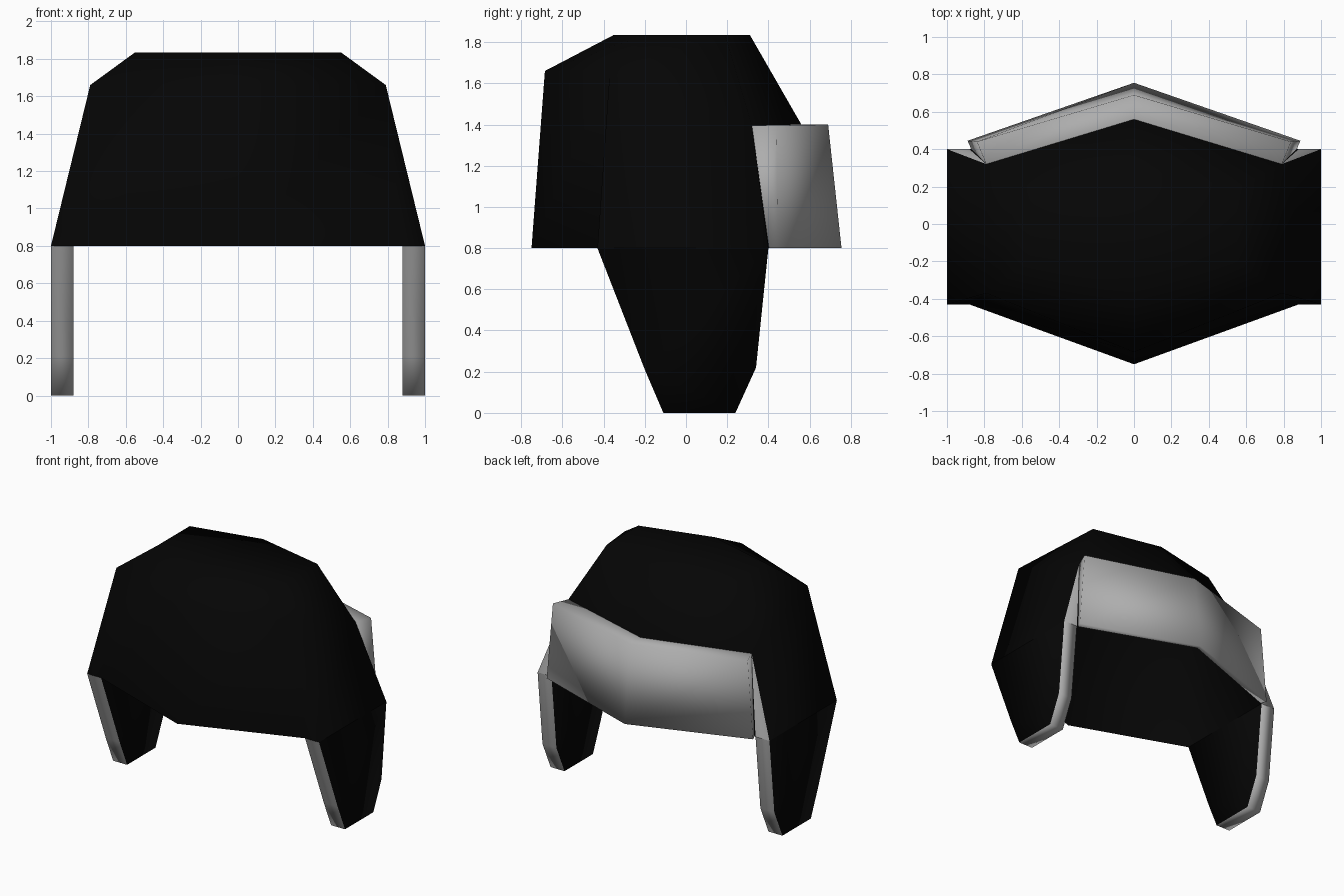
import bpy, bmesh, math

if "Cube" in bpy.data.objects:
    bpy.data.objects.remove(bpy.data.objects["Cube"])


def material(name, value):
    m = bpy.data.materials.new(name)
    m.diffuse_color = (value, value, value, 1)
    m.use_nodes = True
    m.node_tree.nodes["Principled BSDF"].inputs["Base Color"].default_value = m.diffuse_color
    return m


MATS = [material("black cloth", 0.0015), material("grey fleece", 0.42)]


def build(name, faces):
    """Make a part from right-half faces [(points, material index)] mirrored across x."""
    bm = bmesh.new()
    for pts, mat in faces:
        clean = []
        for p in pts:                       # collapse repeated corners
            if p not in clean:
                clean.append(p)
        if len(clean) < 3:
            continue
        mirrored = [(-x, y, z) for x, y, z in reversed(clean)]
        for loop in (clean, mirrored):
            f = bm.faces.new([bm.verts.new(p) for p in loop])
            f.material_index = mat
            f.smooth = True
    bmesh.ops.remove_doubles(bm, verts=bm.verts, dist=0.0005)
    me = bpy.data.meshes.new(name)
    bm.to_mesh(me)
    bm.free()
    for m in MATS:
        me.materials.append(m)
    ob = bpy.data.objects.new(name, me)
    bpy.context.collection.objects.link(ob)
    return ob


def band(lower, upper):
    return [(lower[i], lower[i + 1], upper[i + 1], upper[i]) for i in range(len(lower) - 1)]


# Crown: rings from the front centre round the right side to the back centre
base = [(0, -.75, .8), (.88, -.43, .8), (1, -.43, .8), (1, .4, .8), (.88, .4, .8), (0, .72, .8)]
fs, bs = (.79, -.37, 1.66), (.79, .32, 1.395)
mid = [(0, -.685, 1.66), fs, fs, bs, bs, (0, .56, 1.4)]
ft, bt = (.55, -.2, 1.835), (.55, .19, 1.835)
top = [(0, -.35, 1.835), ft, ft, bt, bt, (0, .31, 1.835)]
faces = [(q, 1 if i == 3 else 0) for i, q in enumerate(band(base, mid))]
faces += [(q, 0) for q in band(mid, top)]
faces.append(((top[0], ft, bt, top[5]), 0))
build("crown", faces)

# Lining: the hollow inside follows the crown at a small distance
low = [base[0], base[1], base[4], base[5]]
in_mid = [(0, -.64, 1.6), (.72, -.35, 1.6), (.74, .3, 1.38), (0, .53, 1.38)]
in_top = [(0, -.33, 1.76), (.52, -.19, 1.76), (.52, .18, 1.76), (0, .29, 1.76)]
faces = [(q[::-1], 0) for q in band(low, in_mid) + band(in_mid, in_top)]
faces.append((in_top[::-1], 0))
build("lining", faces)

# Ear flaps: black on both sides with a grey edge
ear = [(-.43, .8), (-.2, .21), (-.11, 0), (.24, 0), (.34, .22), (.4, .8)]
outer = [(1, y, z) for y, z in ear]
inner = [(.88, y, z) for y, z in ear]
faces = [(outer, 0), (inner[::-1], 0)]
faces += [(q, 1) for q in band(inner, outer)]
build("ear_flaps", faces)

# Turned-up grey brim flap, thick at its top and thin below
end = [(.87, .4, .8), (.89, .445, .8), (.84, .44, 1.395), bs]
centre = [(0, .72, .8), (0, .755, .8), (0, .69, 1.4), (0, .56, 1.4)]
faces = [((end[i], centre[i], centre[i + 1], end[i + 1]), 1) for i in range(3)]
faces.append((end, 1))
build("brim_flap", faces)
